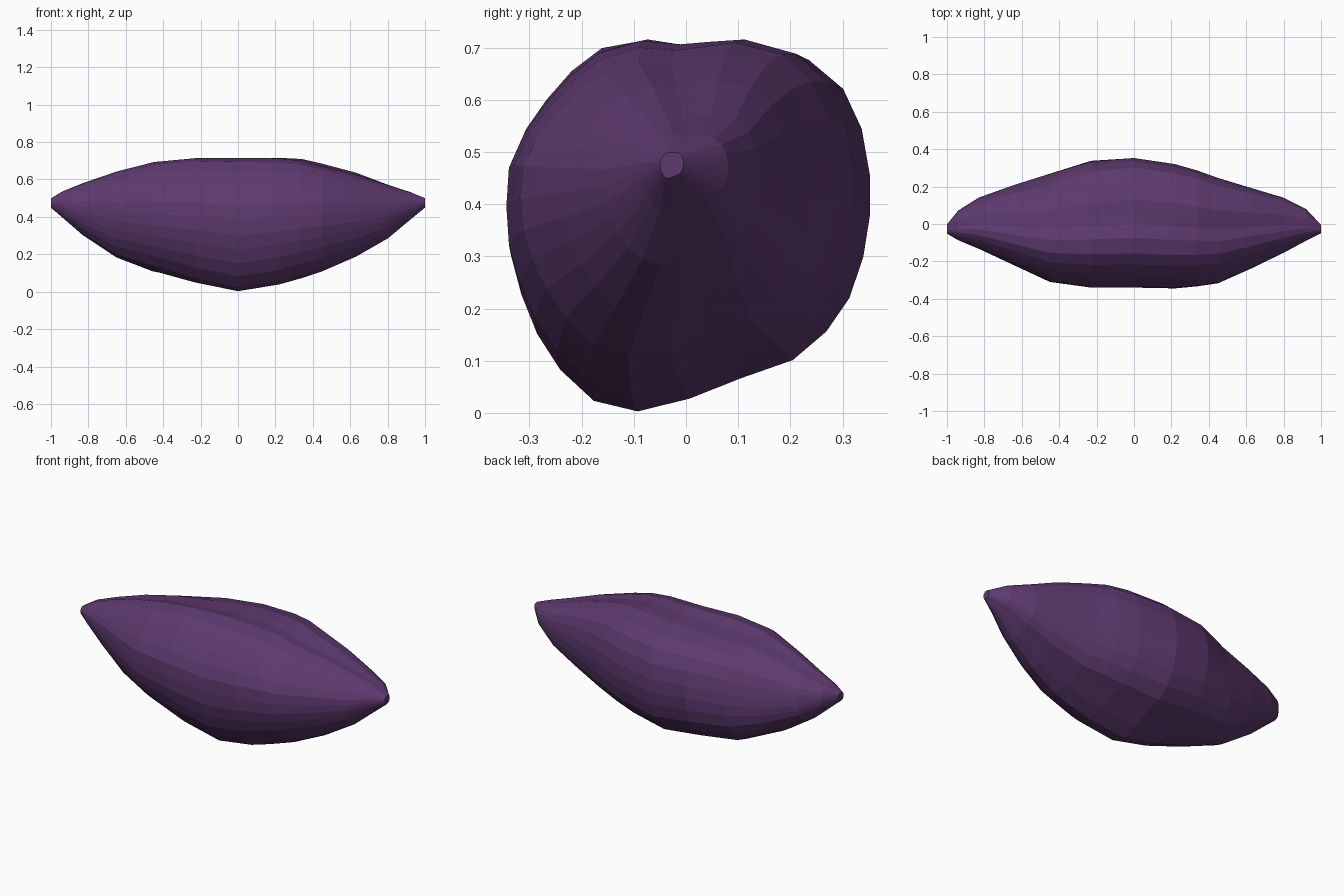
import bpy, bmesh, math
from mathutils import Vector

# Cross-section outline (y, z) at the widest point, running round from the bottom
PROFILE = [(-.10, 0), (0, .025), (.10, .065), (.20, .10), (.265, .155), (.31, .22),
           (.337, .30), (.35, .38), (.35, .46), (.335, .55), (.30, .63), (.235, .69),
           (.13, .722), (.06, .72), (0, .717), (-.08, .725), (-.165, .70), (-.225, .65),
           (-.275, .59), (-.315, .53), (-.345, .46), (-.35, .38), (-.345, .30),
           (-.325, .225), (-.295, .15), (-.25, .08), (-.185, .02)]

# Extents of the body along its length: x, y front, y back, z bottom, z top
STATIONS = [(-1.0, -.05, 0, .45, .50), (-.94, -.085, .08, .40, .54),
            (-.83, -.13, .165, .305, .592), (-.65, -.215, .238, .182, .655),
            (-.45, -.31, .30, .095, .705), (-.23, -.34, .346, .048, .728),
            (0, -.34, .353, .003, .721), (.22, -.345, .32, .035, .724),
            (.34, -.335, .285, .06, .727), (.45, -.32, .245, .090, .713),
            (.63, -.24, .19, .18, .662), (.80, -.155, .14, .285, .58),
            (.92, -.09, .08, .385, .535), (1.0, -.05, -.005, .45, .50)]

# Shallow hollows and swellings in the skin: centre, reach, push
DENTS = [(Vector(c), r, Vector(p)) for c, r, p in [
    ((.50, -.10, .64), .24, (0, .012, -.048)),      # front top, right
    ((-.20, .13, .70), .20, (0, -.01, -.035)),      # back top, middle
    ((-.50, .20, .56), .25, (0, -.055, -.045)),     # back top, left
    ((-.78, .12, .53), .15, (0, -.025, -.025)),     # back top, left end
    ((.45, -.20, .15), .20, (0, .01, .025)),        # front underside, right
    ((-.45, -.16, .13), .20, (0, .012, .035)),      # front underside, left
    ((-.42, .12, .12), .22, (-.01, .01, -.035))]]   # back underside, left


def dented(p):
    q = p.copy()
    for centre, reach, push in DENTS:
        q += push * math.exp(-((p - centre).length / reach) ** 2)
    return q


# Tapered tuber body, lofted between the stations
bm = bmesh.new()
rings = []
for x, y0, y1, z0, z1 in STATIONS:
    ring = []
    for y, z in PROFILE:
        p = Vector((x, y0 + (y + .35) / .70 * (y1 - y0), z0 + z / .725 * (z1 - z0)))
        ring.append(bm.verts.new(dented(p)))
    rings.append(ring)
n = len(PROFILE)
for a, b in zip(rings, rings[1:]):
    for i in range(n):
        j = (i + 1) % n
        bm.faces.new((a[i], a[j], b[j], b[i]))
# Blunt end caps
bm.faces.new(rings[0])
bm.faces.new(rings[-1])
bmesh.ops.recalc_face_normals(bm, faces=bm.faces[:])

mesh = bpy.data.meshes.new("tuber_body")
bm.to_mesh(mesh)
bm.free()
body = bpy.data.objects.new("tuber_body", mesh)
bpy.context.collection.objects.link(body)

# Purple skin
skin = bpy.data.materials.new("purple_skin")
skin.diffuse_color = (.11, .041, .155, 1)
mesh.materials.append(skin)
